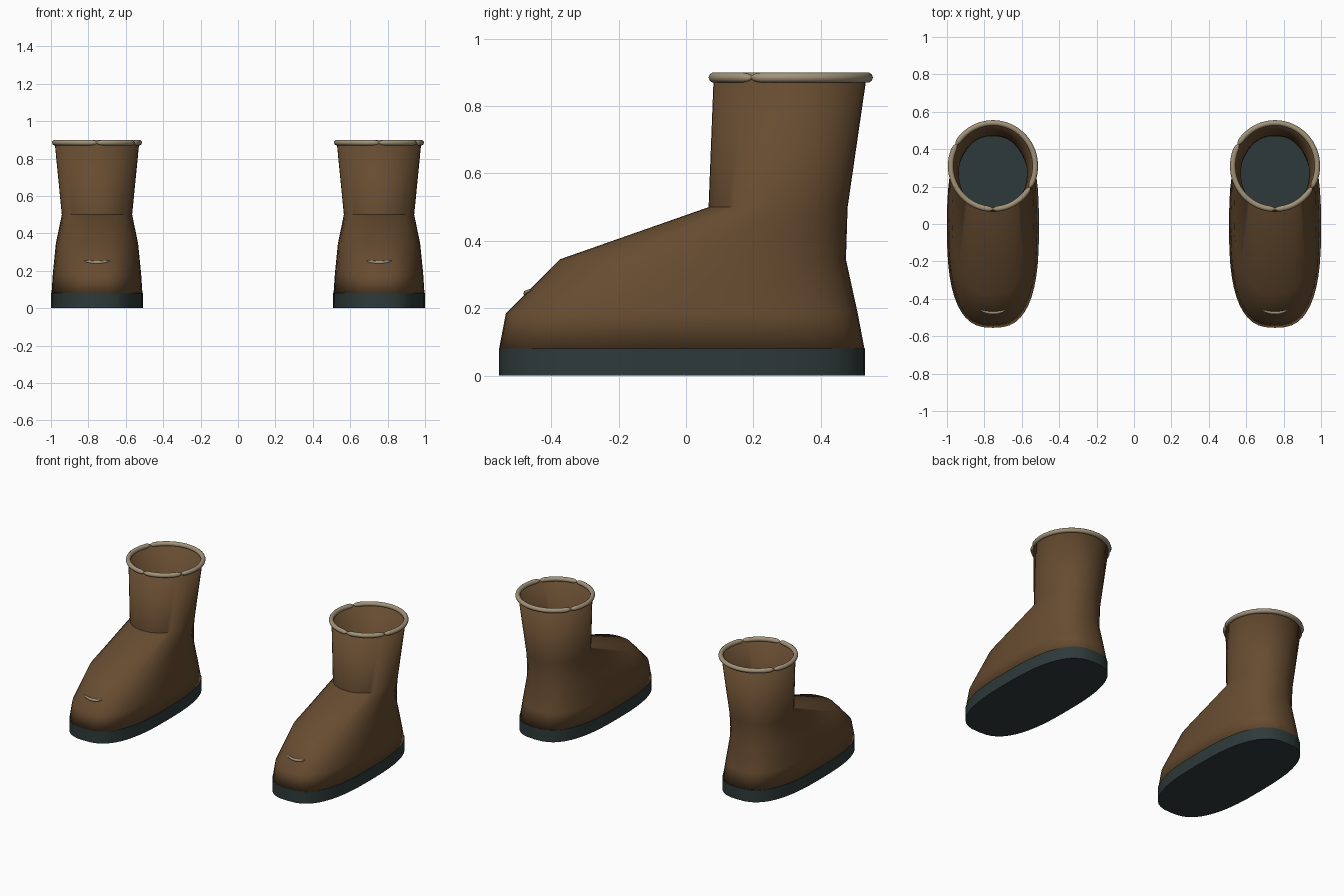
import bpy, bmesh, math

if "Cube" in bpy.data.objects:
    bpy.data.objects.remove(bpy.data.objects["Cube"])


def material(name, rgb):
    m = bpy.data.materials.new(name)
    m.diffuse_color = (*rgb, 1)
    m.use_nodes = True
    m.node_tree.nodes["Principled BSDF"].inputs["Base Color"].default_value = m.diffuse_color
    return m


BROWN = material("brown leather", (0.135, 0.072, 0.030))
SLATE = material("slate rubber", (0.028, 0.042, 0.042))
CREAM = material("cream trim", (0.36, 0.29, 0.19))
N = 48


def ring(cx, z, y0, y1, half, power):
    """Superellipse outline at height z, spanning y0..y1 and cx +- half."""
    pts = []
    for i in range(N):
        a = 2 * math.pi * i / N
        c, s = math.cos(a), math.sin(a)
        u = math.copysign(abs(c) ** (2 / power), c)
        v = math.copysign(abs(s) ** (2 / power), s)
        pts.append((cx + half * u, (y0 + y1) / 2 + (y1 - y0) / 2 * v, z))
    return pts


def loft(name, rings, mat, capped=False, closed=False):
    bm = bmesh.new()
    loops = [[bm.verts.new(p) for p in r] for r in rings]
    pairs = list(zip(loops, loops[1:]))
    if closed:
        pairs.append((loops[-1], loops[0]))
    for a, b in pairs:
        n = len(a)
        for i in range(n):
            j = (i + 1) % n
            bm.faces.new((a[i], a[j], b[j], b[i]))
    if capped:
        bm.faces.new(loops[0][::-1])
        bm.faces.new(loops[-1])
    if capped or closed:
        bmesh.ops.recalc_face_normals(bm, faces=bm.faces)
    mesh = bpy.data.meshes.new(name)
    bm.to_mesh(mesh)
    bm.free()
    mesh.materials.append(mat)
    ob = bpy.data.objects.new(name, mesh)
    bpy.context.collection.objects.link(ob)
    bpy.ops.object.select_all(action='DESELECT')
    ob.select_set(True)
    bpy.context.view_layer.objects.active = ob
    bpy.ops.object.shade_smooth_by_angle(angle=math.radians(50))
    return ob


def rim_rings(cx):
    """Round piping about the opening, pinched where its lengths meet."""
    rings = []
    for i in range(144):
        a = 2 * math.pi * i / 144
        gap = min(abs((a - math.radians(s) + math.pi) % (2 * math.pi) - math.pi)
                  for s in (270, 330, 150))
        r = 0.015 * (0.35 + 0.65 * min(1, gap / 0.11) ** 0.6)
        rings.append([(cx + (0.226 + r * math.cos(t)) * math.cos(a),
                       0.31 + (0.230 + r * math.cos(t)) * math.sin(a),
                       0.885 + r * math.sin(t))
                      for t in (2 * math.pi * k / 10 for k in range(10))])
    return rings


# height, front y, back y, half width, squareness
SHAFT = [(0.08, -0.555, 0.53, 0.243, 2.7), (0.185, -0.535, 0.51, 0.236, 2.6),
         (0.345, -0.375, 0.475, 0.220, 2.4), (0.50, 0.067, 0.48, 0.188, 2.1),
         (0.885, 0.082, 0.536, 0.226, 2.0)]

for side, cx in (("left", -0.754), ("right", 0.754)):
    # sole slab
    loft(side + "_sole", [ring(cx, z, -0.555, 0.532, 0.246, 2.7)
                          for z in (0, 0.08)], SLATE, capped=True)
    # leather upper, open at the top
    upper = loft(side + "_upper", [ring(cx, *s) for s in SHAFT], BROWN)
    wall = upper.modifiers.new("wall", 'SOLIDIFY')
    wall.thickness, wall.offset = 0.006, -1
    # piping on the opening
    loft(side + "_rim", rim_rings(cx), CREAM, closed=True)
    # curved toe stitch
    stitch = []
    for i in range(17):
        t = -1 + i / 8
        r = 0.0015 + 0.0075 * math.sqrt(1 - t * t)
        y, z = -0.474 + 0.012 * t * t, 0.244 + 0.010 * t * t
        stitch.append([(cx + 0.066 * t, y + r * math.cos(b), z + r * math.sin(b))
                       for b in (2 * math.pi * k / 8 for k in range(8))])
    loft(side + "_toe_stitch", stitch, CREAM, capped=True)
